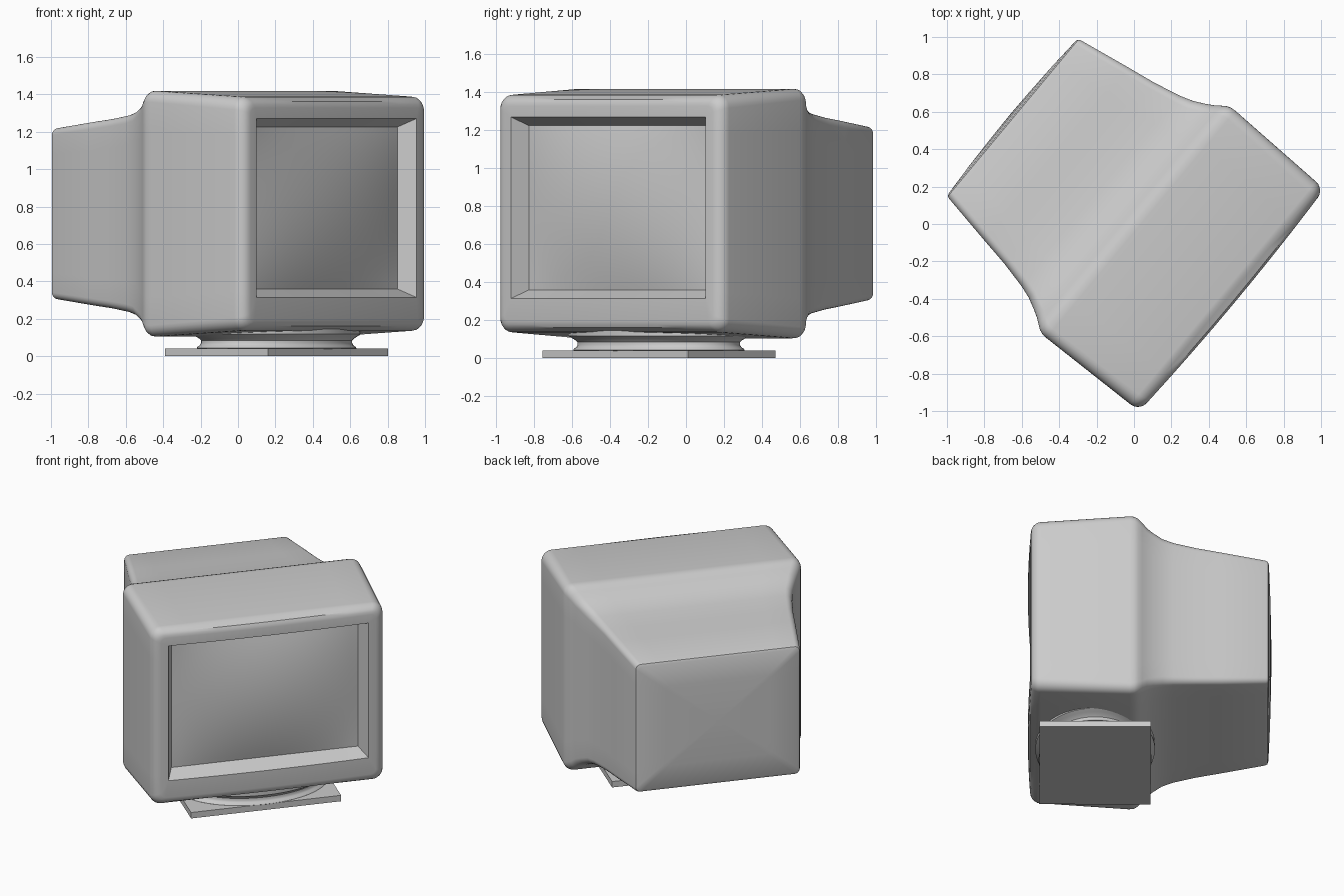
import bpy, bmesh, math
from mathutils import Matrix

if "Cube" in bpy.data.objects:
    bpy.data.objects.remove(bpy.data.objects["Cube"])

# The whole monitor is turned about z and sits slightly off its own axis
PLACE = Matrix.Rotation(math.radians(50.2), 4, 'Z') @ Matrix.Translation((0.022, 0, 0))


def finish(bm, name, angle=35):
    bmesh.ops.remove_doubles(bm, verts=bm.verts, dist=1e-4)
    bmesh.ops.recalc_face_normals(bm, faces=bm.faces)
    bm.transform(PLACE)
    mesh = bpy.data.meshes.new(name)
    bm.to_mesh(mesh)
    bm.free()
    ob = bpy.data.objects.new(name, mesh)
    bpy.context.collection.objects.link(ob)
    bpy.ops.object.select_all(action='DESELECT')
    ob.select_set(True)
    bpy.context.view_layer.objects.active = ob
    bpy.ops.object.shade_smooth_by_angle(angle=math.radians(angle))
    return ob


def rounded_rect(hw, hh, r, arc=6, edge=8):
    """Rounded rectangle outline in x, z with subdivided straight edges."""
    corners = []
    for i, (sx, sz) in enumerate([(1, 1), (-1, 1), (-1, -1), (1, -1)]):
        corners.append([(sx * (hw - r) + r * math.cos(a), sz * (hh - r) + r * math.sin(a))
                        for a in [math.pi / 2 * (i + k / arc) for k in range(arc + 1)]])
    pts = []
    for i, c in enumerate(corners):
        pts += c
        p, q = c[-1], corners[(i + 1) % 4][0]
        pts += [(p[0] + (q[0] - p[0]) * k / edge, p[1] + (q[1] - p[1]) * k / edge)
                for k in range(1, edge)]
    return pts


def bridge(bm, rings):
    for a, b in zip(rings, rings[1:]):
        n = len(a)
        for i in range(n):
            bm.faces.new((a[i], a[(i + 1) % n], b[(i + 1) % n], b[i]))


# Housing: loft from the screen recess, round the front rim, over the hump, to the back
# (y, half width, half height, corner radius, centre z)
C = 0.762
sections = [(-0.572, 0.622, 0.4325, 0, 0.7925), (-0.662, 0.667, 0.478, 0, 0.7925)]
for k in range(6):
    a = math.pi / 2 * k / 5
    d = 0.06 * (1 - math.sin(a))
    sections.append((-0.602 - 0.06 * math.cos(a), 0.775 - d, 0.626 - d, 0.07 - d * 0.6, C))
sections += [(y, w, h, r, C) for y, w, h, r in [
    (-0.03, 0.79, 0.657, 0.06), (0, 0.788, 0.655, 0.06), (0.025, 0.778, 0.645, 0.06),
    (0.05, 0.76, 0.625, 0.055), (0.08, 0.738, 0.597, 0.055), (0.12, 0.715, 0.572, 0.05),
    (0.18, 0.685, 0.545, 0.05), (0.25, 0.662, 0.527, 0.045), (0.4, 0.628, 0.506, 0.04),
    (0.556, 0.602, 0.49, 0.04), (0.845, 0.551, 0.457, 0.035), (0.859, 0.545, 0.451, 0.032),
    (0.866, 0.53, 0.436, 0.03), (0.876, 0.35, 0.28, 0.02), (0.882, 0.15, 0.12, 0.01),
    (0.884, 0, 0, 0)]]
bm = bmesh.new()
rings = []
for y, w, h, r, zc in sections:
    ring = []
    for x, z in rounded_rect(w, h, r):
        crown = 0.02 * (1 - (x / 0.775) ** 2) if y < -0.65 and w > 0.63 else 0
        ring.append(bm.verts.new((x, y - crown, z + zc)))
    rings.append(ring)
bridge(bm, rings)
finish(bm, "housing")

# Screen: gently domed glass at the bottom of the recess
bm = bmesh.new()
N = 24
grid = [[bm.verts.new((0.622 * u, -0.572 - 0.055 * (1 - u * u) * (1 - v * v), 0.7925 + 0.4325 * v))
         for u in [2 * i / N - 1 for i in range(N + 1)]] for v in [2 * j / N - 1 for j in range(N + 1)]]
for j in range(N):
    for i in range(N):
        bm.faces.new((grid[j][i], grid[j][i + 1], grid[j + 1][i + 1], grid[j + 1][i]))
screen = finish(bm, "screen")
front = PLACE.to_3x3() @ Matrix.Identity(3).col[1]
if screen.data.polygons[N * N // 2].normal.dot(front) > 0:
    screen.data.flip_normals()

# Neck: oval flared swivel between plate and housing
bm = bmesh.new()
rings = []
for z, s in [(0.038, 1.02), (0.043, 1.04), (0.05, 1.03), (0.058, 1.0), (0.07, 0.985), (0.085, 0.985),
             (0.095, 1.01), (0.105, 1.05), (0.118, 1.1), (0.16, 1.1)]:
    rings.append([bm.verts.new((0.485 * s * math.cos(t), -0.25 + 0.35 * s * math.sin(t), z))
                  for t in [2 * math.pi * k / 64 for k in range(64)]])
bridge(bm, rings)
bm.faces.new(rings[0])
bm.faces.new(rings[-1])
finish(bm, "swivel_neck")

# Base plate
bm = bmesh.new()
bmesh.ops.create_cube(bm, size=1, matrix=Matrix.Translation((0, -0.25, 0.021))
                      @ Matrix.Diagonal((1.0, 0.717, 0.042, 1)))
finish(bm, "base_plate")
